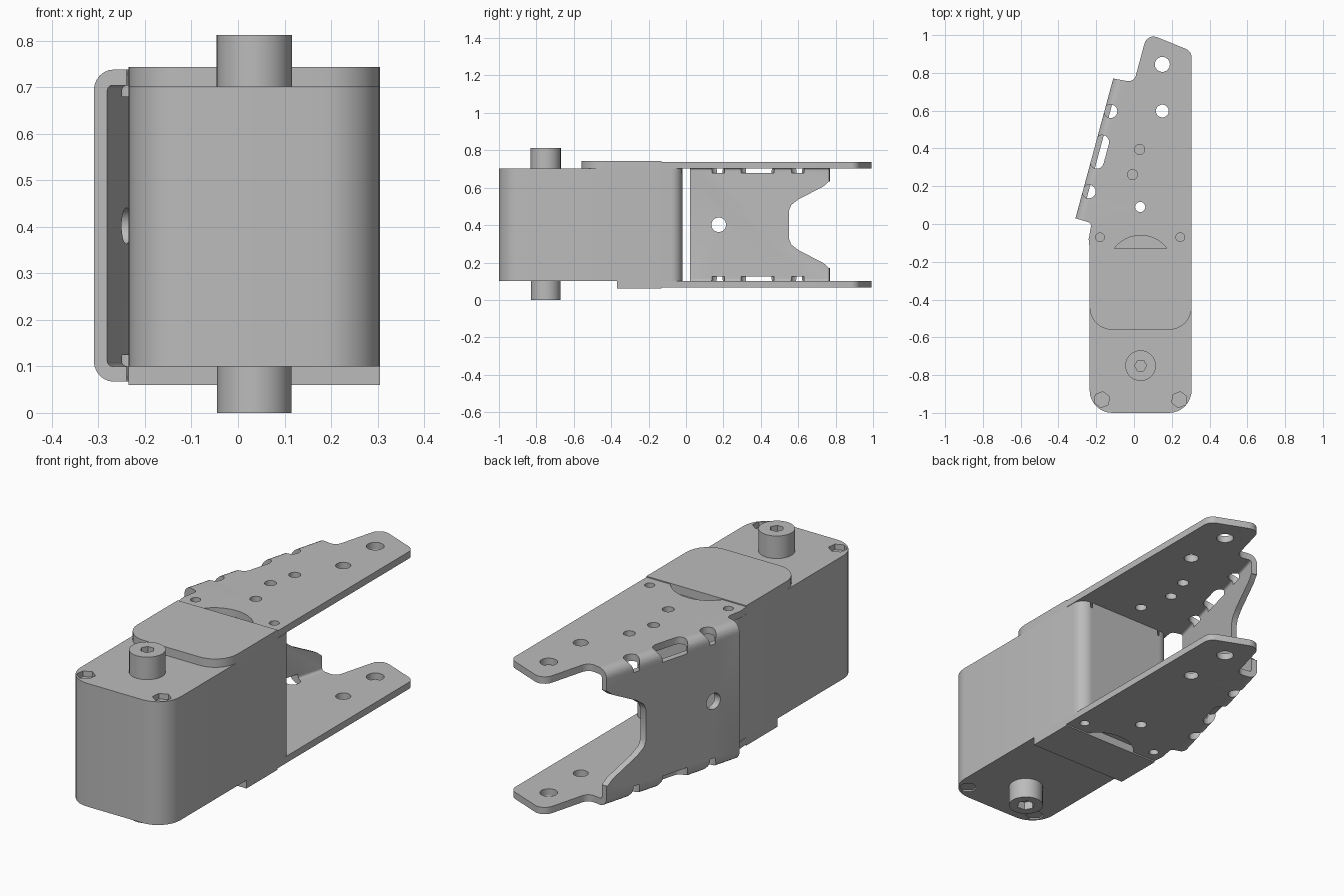
import bpy, bmesh, math
from mathutils import Vector

if "Cube" in bpy.data.objects:
    bpy.data.objects.remove(bpy.data.objects["Cube"])

grey = bpy.data.materials.new("light grey")
grey.use_nodes = True
colour = (0.5, 0.5, 0.5, 1)
grey.diffuse_color = colour
grey.node_tree.nodes["Principled BSDF"].inputs["Base Color"].default_value = colour

LEFT, RIGHT = -0.235, 0.305
CX = (LEFT + RIGHT) / 2
MID = 0.402                      # mid height of the bracket
A, B = Vector((-0.31, 0.03)), Vector((-0.11, 0.77))   # bracket fold line
ALONG = (B - A).normalized()
INWARD = Vector((ALONG.y, -ALONG.x))


def fillet(points, steps=6):
    """Outline from (x, y, radius) corners."""
    out = []
    for i, (x, y, r) in enumerate(points):
        p = Vector((x, y))
        if r == 0:
            out.append(p)
            continue
        a = (Vector(points[i - 1][:2]) - p).normalized()
        b = (Vector(points[(i + 1) % len(points)][:2]) - p).normalized()
        half = a.angle(b) / 2
        start, end = p + a * r / math.tan(half), p + b * r / math.tan(half)
        centre = p + (a + b).normalized() * r / math.sin(half)
        u, v = start - centre, end - centre
        for s in range(steps + 1):
            t = s / steps
            angle = u.angle(v)
            d = (u * math.sin((1 - t) * angle) + v * math.sin(t * angle)) / math.sin(angle)
            out.append(centre + d)
    return out


def prism(name, outline, low, high, axis="z", fold=0.0):
    """Extrude an outline along z or x; fold rounds the horizontal edges on the fold side."""
    def place(p, h):
        return (p[0], p[1], h) if axis == "z" else (h, p[0], p[1])
    bm = bmesh.new()
    face = bm.faces.new([bm.verts.new(place(p, low)) for p in outline])
    ext = bmesh.ops.extrude_face_region(bm, geom=[face])["geom"]
    shift = Vector(place((0, 0), high - low))
    bmesh.ops.translate(bm, vec=shift, verts=[g for g in ext if isinstance(g, bmesh.types.BMVert)])
    bmesh.ops.recalc_face_normals(bm, faces=bm.faces)
    if fold:
        def on_fold(v):
            return (v.co.xy - A).dot(INWARD) < 0.0305 and abs((v.co.xy - A).dot(INWARD)
                    - min((w.co.xy - A).dot(INWARD) for w in bm.verts)) < 0.001
        edges = [e for e in bm.edges if all(on_fold(v) for v in e.verts)
                 and abs(e.verts[0].co.z - e.verts[1].co.z) < 0.001]
        bmesh.ops.bevel(bm, geom=edges, offset=fold, segments=6, profile=0.5, affect="EDGES")
    mesh = bpy.data.meshes.new(name)
    bm.to_mesh(mesh)
    bm.free()
    mesh.materials.append(grey)
    obj = bpy.data.objects.new(name, mesh)
    bpy.context.collection.objects.link(obj)
    return obj


def disc(x, y, r, sides=20, turn=0.0):
    return [(x + r * math.cos(turn + math.tau * i / sides),
             y + r * math.sin(turn + math.tau * i / sides)) for i in range(sides)]


def activate(obj):
    bpy.ops.object.select_all(action="DESELECT")
    bpy.context.view_layer.objects.active = obj
    obj.select_set(True)


def cut(obj, outline, low, high, axis="z", fold=0.0):
    cutter = prism("cutter", outline, low, high, axis, fold)
    mod = obj.modifiers.new("cut", "BOOLEAN")
    mod.operation, mod.solver, mod.object = "DIFFERENCE", "EXACT", cutter
    activate(obj)
    bpy.ops.object.modifier_apply(modifier=mod.name)
    bpy.data.objects.remove(cutter)


def smooth(obj):
    activate(obj)
    bpy.ops.object.shade_smooth_by_angle(angle=math.radians(35))


# Motor case with screw recesses at its corners
case = prism("motor_case", fillet([(LEFT, -1, 0.12), (RIGHT, -1, 0.12),
                                   (RIGHT, -0.02, 0.06), (LEFT, -0.02, 0.06)], 8), 0.1, 0.702)
for side in (-1, 1):
    for y in (-0.93, -0.06):
        spot = disc(CX + side * 0.205, y, 0.043, 6, 0.4)
        cut(case, spot, 0.675, 0.8)
        cut(case, spot, 0.0, 0.108)
smooth(case)

# Raised covers above and below the case
smooth(prism("top_cover", fillet([(LEFT, -0.56, 0.12), (RIGHT, -0.56, 0.12),
                                  (RIGHT, -0.13, 0), (LEFT, -0.13, 0)], 8), 0.7, 0.743))
prism("bottom_cover", [(LEFT, -0.37), (RIGHT, -0.37), (RIGHT, -0.13), (LEFT, -0.13)], 0.06, 0.102)

# Shaft stubs with sockets
top_stub = prism("top_shaft", disc(CX, -0.75, 0.081, 28), 0.7, 0.812)
cut(top_stub, disc(CX, -0.75, 0.032, 6), 0.775, 0.9)
bottom_stub = prism("bottom_shaft", disc(CX, -0.75, 0.08, 28), 0.0, 0.102)
cut(bottom_stub, disc(CX, -0.75, 0.042, 6), -0.1, 0.04)
for stub in (top_stub, bottom_stub):
    smooth(stub)

# Folded sheet bracket: solid outline, hollowed to leave two plates and one wall
bracket = prism("bracket", fillet([
    (LEFT, -0.13, 0), (RIGHT, -0.13, 0), (RIGHT, 0.915, 0.05), (0.07, 1.01, 0.05),
    (0.0, 0.75, 0.04), (B.x, B.y, 0), (A.x, A.y, 0), (-0.225, 0.005, 0.02),
    (-0.24, -0.08, 0)]), 0.067, 0.738, fold=0.045)
inner = A + INWARD * 0.03
start, end = inner - ALONG * 0.4, inner + ALONG * 1.4
cut(bracket, [start, start + INWARD * 2, end + INWARD * 2, end], 0.1, 0.704, fold=0.012)

# Wall notch and round wall hole
half = [(0.9, 0.235), (0.765, 0.232), (0.735, 0.205), (0.6, 0.135), (0.562, 0.105), (0.55, 0.075)]
cut(bracket, [(y, MID + z) for y, z in half] + [(y, MID - z) for y, z in reversed(half)],
    -0.5, 0.2, "x")
cut(bracket, disc(0.175, MID, 0.039), -0.5, 0.2, "x")

# Relief openings on both folds
for y, length in ((0.18, 0.0), (0.39, 0.055), (0.605, 0.0)):
    spot = A + ALONG * ((y - A.y) / ALONG.y) + INWARD * 0.032
    turn = math.atan2(ALONG.y, ALONG.x)
    arc = [(turn - math.pi / 2 + math.pi * i / 8) for i in range(9)]
    slot = [spot + ALONG * length + Vector((math.cos(a), math.sin(a))) * 0.036 for a in arc]
    slot += [spot - ALONG * length - Vector((math.cos(a), math.sin(a))) * 0.036 for a in arc]
    if not length:
        slot = disc(spot.x, spot.y, 0.036, 16)
    cut(bracket, slot, 0.68, 0.9)
    cut(bracket, slot, -0.1, 0.124)

# Plate holes and the curved clearance beside the covers
through = [(0.15, 0.845, 0.04), (0.15, 0.598, 0.034), (0.033, 0.09, 0.027),
           (-0.18, -0.07, 0.023), (0.245, -0.07, 0.023), (CX, -0.235, 0.175)]
for x, y, r in through:
    cut(bracket, disc(x, y, r, 40 if r > 0.1 else 18), -0.1, 0.9)
for x, y in ((0.03, 0.395), (-0.008, 0.262)):
    cut(bracket, disc(x, y, 0.027, 18), MID, 0.9)
smooth(bracket)
